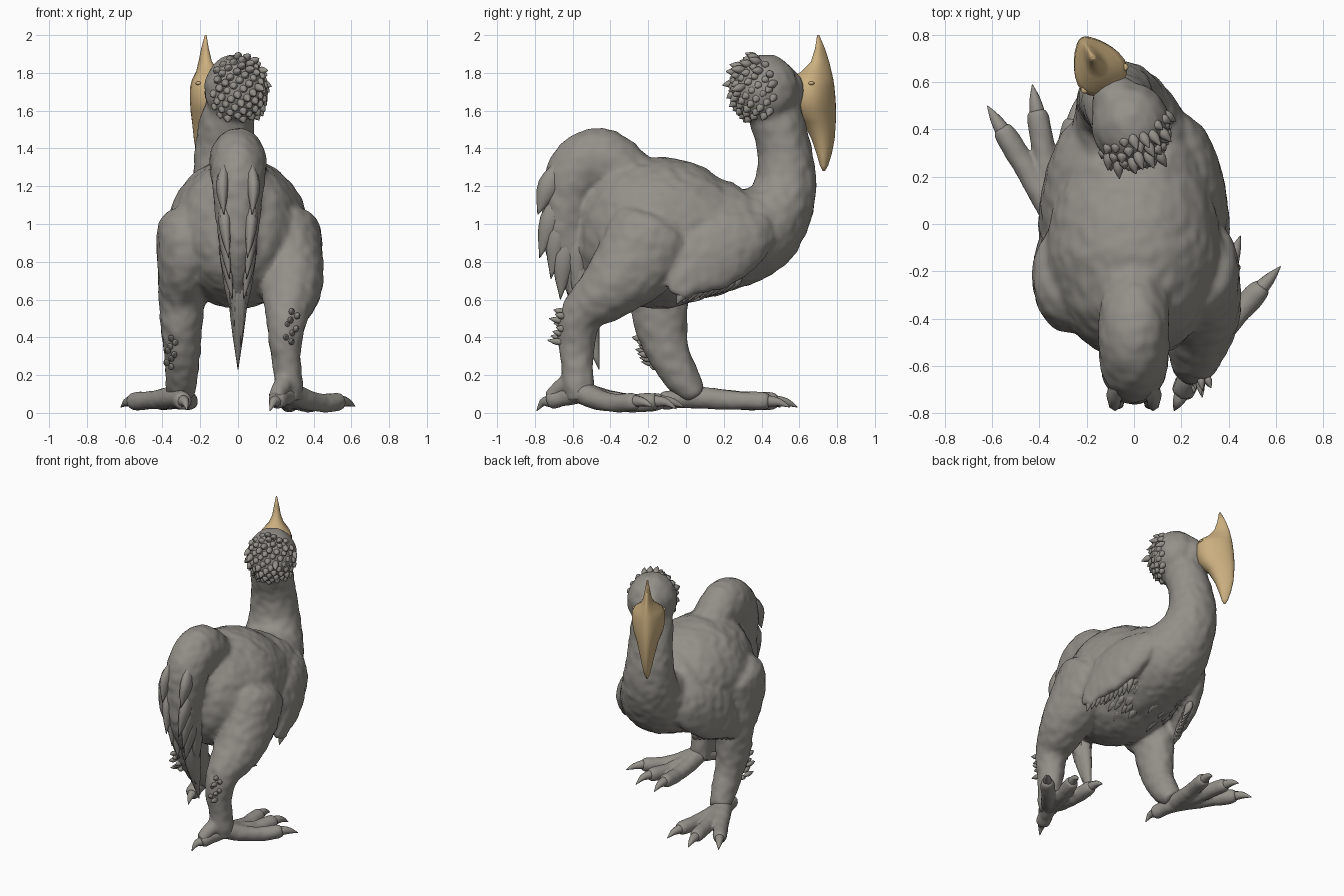
import bpy, bmesh, math, random
from mathutils import Vector, noise

if "Cube" in bpy.data.objects:
    bpy.data.objects.remove(bpy.data.objects["Cube"])

random.seed(4)


def material(name, rgb):
    m = bpy.data.materials.new(name)
    m.diffuse_color = (*rgb, 1)
    m.use_nodes = True
    m.node_tree.nodes["Principled BSDF"].inputs["Base Color"].default_value = m.diffuse_color
    return m


GREY = material("warm grey", (0.295, 0.28, 0.252))
TAN = material("beak tan", (0.60, 0.43, 0.215))


def finish(bm, name, mat):
    bmesh.ops.recalc_face_normals(bm, faces=bm.faces)
    me = bpy.data.meshes.new(name)
    bm.to_mesh(me)
    bm.free()
    me.materials.append(mat)
    for p in me.polygons:
        p.use_smooth = True
    ob = bpy.data.objects.new(name, me)
    bpy.context.collection.objects.link(ob)
    return ob


def bridge(bm, rings):
    n = len(rings[0])
    for r, s in zip(rings, rings[1:]):
        for i in range(n):
            bm.faces.new((r[i], r[(i + 1) % n], s[(i + 1) % n], s[i]))
    bm.faces.new(rings[0][::-1])
    bm.faces.new(rings[-1])


def catmull(a, b, c, d, t):
    return tuple(0.5 * (2 * q + (r - p) * t + (2 * p - 5 * q + 4 * r - s) * t * t
                 + (3 * q - p - 3 * r + s) * t ** 3) for p, q, r, s in zip(a, b, c, d))


def tube(bm, pts, seg=24, sub=5):
    """Loft ellipses along a path of (x, y, z, half width in x, half depth)."""
    ext = [pts[0], *pts, pts[-1]]
    path = [catmull(*ext[i:i + 4], k / sub) for i in range(len(pts) - 1) for k in range(sub)]
    path.append(pts[-1])
    pos = [Vector(p[:3]) for p in path]
    rings = []
    for i, p in enumerate(path):
        t = (pos[min(i + 1, len(pos) - 1)] - pos[max(i - 1, 0)]).normalized()
        ref = Vector((1, 0, 0)) if abs(t.x) < 0.9 else Vector((0, 1, 0))
        a = (ref - t * ref.dot(t)).normalized()
        b = t.cross(a)
        ring = []
        for k in range(seg):
            w = 2 * math.pi * k / seg
            ring.append(bm.verts.new(pos[i] + a * max(p[3], .002) * math.cos(w)
                                     + b * max(p[4], .002) * math.sin(w)))
        rings.append(ring)
    bridge(bm, rings)


def ball(bm, c, r):
    geo = bmesh.ops.create_uvsphere(bm, u_segments=32, v_segments=20, radius=1)
    for v in geo["verts"]:
        v.co = Vector(c) + Vector([a * b for a, b in zip(v.co, r)])


def feather(bm, a, b, wx, wy, sag=(0, 0, 0), root=.6):
    """Pointed leaf from a to b, half width wx across x and wy in the y-z plane."""
    a, b = Vector(a), Vector(b)
    m = (a + b) / 2 + Vector(sag)
    tube(bm, [(*a, wx * root, wy * root), (*m, wx, wy), (*b, .002, .002)], 8, 4)


def fuse(bm, name, voxel, bumps, passes=6):
    """Weld the overlapping volumes into one smooth skin with soft bumps."""
    ob = finish(bm, name, GREY)
    re = ob.modifiers.new("skin", 'REMESH')
    re.mode, re.voxel_size, re.use_smooth_shade = 'VOXEL', voxel, True
    sm = ob.modifiers.new("soften", 'SMOOTH')
    sm.factor, sm.iterations = 0.5, passes
    dg = bpy.context.evaluated_depsgraph_get()
    me = bpy.data.meshes.new_from_object(ob.evaluated_get(dg))
    ob.modifiers.clear()
    ob.data = me
    me.name = name
    moves = [v.co + v.normal * bumps * noise.noise(v.co * 18) for v in me.vertices]
    for v, co in zip(me.vertices, moves):
        v.co = co
    if not me.materials:
        me.materials.append(GREY)
    return ob


# Head frame: it is turned toward -x
HEAD = Vector((-.014, .42, 1.71))
F = Vector((-.49, .87, 0)).normalized()
S = Vector((F.y, -F.x, 0))

# Body, neck, head, wings, thighs, shanks and tail mound as one skin
bm = bmesh.new()
tube(bm, [(0, -.56, 1.05, .05, .08), (0, -.53, 1.05, .14, .18), (0, -.42, 1.02, .27, .33),
          (0, -.2, .96, .37, .40), (0, 0, .95, .36, .38), (0, .2, .94, .31, .30),
          (-.02, .38, .98, .255, .25), (-.05, .495, 1.1, .20, .185), (-.07, .53, 1.25, .17, .16),
          (-.07, .515, 1.42, .155, .14), (-.05, .47, 1.58, .14, .14), (-.02, .43, 1.7, .1, .1)], 40)
ball(bm, HEAD, (.166, .178, .188))
ball(bm, HEAD + F * .11 + Vector((0, 0, -.01)), (.11, .11, .135))
for s in (-1, 1):
    tube(bm, [(s * x, y, z, a, b) for x, y, z, a, b in (
        (.13, .46, 1.0, .03, .05), (.18, .41, .98, .065, .10), (.24, .32, .93, .085, .155),
        (.295, .19, .86, .08, .185), (.33, .08, .79, .068, .175), (.355, .0, .705, .05, .12),
        (.38, -.045, .62, .025, .05))])
tube(bm, [(.25, -.12, 1.06, .1, .1), (.25, -.16, .98, .18, .22), (.27, -.25, .82, .18, .23),
          (.28, -.40, .66, .165, .17), (.26, -.55, .52, .115, .115), (.25, -.58, .38, .09, .1),
          (.26, -.575, .25, .075, .085), (.27, -.57, .15, .075, .085), (.27, -.56, .07, .07, .07)])
tube(bm, [(.26, -.56, .2, .05, .06), (.235, -.64, .15, .05, .05), (.2, -.72, .08, .04, .04)])
tube(bm, [(-.25, -.2, 1.06, .1, .1), (-.26, -.22, .98, .165, .22), (-.28, -.22, .82, .15, .23),
          (-.295, -.15, .62, .125, .165), (-.30, -.13, .45, .11, .14), (-.295, -.085, .3, .095, .11),
          (-.30, -.01, .17, .085, .09), (-.31, .05, .09, .07, .06)])
tube(bm, [(0, -.12, 1.2, .1, .1), (0, -.28, 1.25, .14, .14), (0, -.45, 1.33, .15, .18),
          (0, -.58, 1.26, .145, .165), (0, -.635, 1.05, .12, .13), (0, -.61, .85, .09, .13),
          (0, -.56, .66, .05, .075), (0, -.54, .58, .02, .03)])
fuse(bm, "body_and_legs", .014, .006)

# Beak: tall blade with a keeled front edge
bm = bmesh.new()
rings = []
for z, y0, y1, hw in [(2.0, .695, .705, .004), (1.93, .685, .735, .016), (1.86, .665, .757, .028),
                      (1.81, .62, .768, .05), (1.77, .575, .775, .09), (1.73, .56, .78, .107),
                      (1.66, .56, .787, .106), (1.6, .575, .79, .095), (1.54, .63, .79, .07),
                      (1.45, .672, .785, .048), (1.37, .697, .77, .032), (1.31, .712, .752, .018),
                      (1.28, .725, .735, .004)]:
    f0, f1 = (y0 - HEAD.y) / F.y, (y1 - HEAD.y) / F.y
    ring = []
    for k in range(24):
        w = 2 * math.pi * k / 24
        f = (f0 + f1) / 2 + (f1 - f0) / 2 * math.cos(w)
        s = hw * math.sin(w) * (1 - .35 * math.cos(w))
        p = HEAD + F * f + S * s
        ring.append(bm.verts.new((p.x, p.y, z)))
    rings.append(ring)
bridge(bm, rings)
for side in (-1, 1):  # nostril bumps
    ball(bm, HEAD + F * .225 + S * side * .097 + Vector((0, 0, .035)), (.016, .016, .01))
finish(bm, "beak", TAN)

# Feathered trailing edges of the wings
for side, label in ((1, "right"), (-1, "left")):
    bm = bmesh.new()
    for i in range(10):
        t = i / 9
        a = (side * (.36 - .10 * t), .02 + .27 * t, .70 + .05 * t)
        b = (side * (.375 - .13 * t), -.05 + .28 * t, .575 + .07 * t)
        feather(bm, a, b, .022, .032, (side * .008, 0, 0))
    for i in range(4):
        z = .66 + i * .05
        feather(bm, (side * .35, .06, z + .07), (side * .385, -.05 + i * .006, z - .03), .018, .035)
    finish(bm, label + "_wing_fringe", GREY)

# Feet: jointed toes with pointed claws
for label, hub, toes in (
        ("left", (-.335, .04, .085), [(-.62, .5, .03), (-.43, .59, .03), (-.23, .55, .03), (-.27, -.2, .015)]),
        ("right", (.275, -.56, .11), [(.62, -.18, .035), (.45, -.05, .02), (.27, -.01, .03), (.17, -.79, .01)])):
    bm, claws = bmesh.new(), bmesh.new()
    hub = Vector(hub)
    for n, tip in enumerate(toes):
        tip = Vector(tip)
        d = tip - hub
        flat = Vector((d.x, d.y, 0)).normalized()
        end = tip - flat * (.11 if n < 3 else .07)
        end.z = .062
        bend = 1 if label == "right" else .2
        path = []
        for t, r in ((0, .062), (.3, .055), (.6, .049), (.75, .05), (.93, .048), (1, .036)):
            p = hub.lerp(end, t)
            p.z -= .03 * bend * math.sin(t * math.pi) * (n < 3)
            p.z = max(p.z, r)
            path.append((*p, r, r))
        tube(bm, path, 14, 3)
        mid = end.lerp(tip, .5)
        tube(claws, [(*(end - flat * .02), .03, .03), (*end, .031, .031),
                     (mid.x, mid.y, .055, .021, .021), (*tip, .002, .002)], 10, 3)
    fuse(bm, label + "_toes", .01, .003, 3)
    finish(claws, label + "_claws", GREY)

# Tail plumes hanging from the mound
bm = bmesh.new()
for side in (-1, 1):
    for (ay, az), (ty, tz), x, tx in (
            ((-.64, 1.36), (-.785, 1.05), .06, .075), ((-.63, 1.22), (-.775, .82), .06, .05),
            ((-.62, 1.15), (-.715, .71), .06, .045), ((-.60, 1.05), (-.665, .60), .06, .03),
            ((-.56, 1.15), (-.57, .60), .05, .05), ((-.57, 1.0), (-.53, .47), .045, .02)):
        feather(bm, (side * x, ay, az), (side * tx, ty, tz), .035, .06, (side * .015, -.012, 0), .15)
feather(bm, (0, -.59, 1.0), (0, -.46, .23), .05, .08, (0, -.02, 0))
feather(bm, (.02, -.60, .95), (.015, -.52, .36), .04, .07)
feather(bm, (-.02, -.61, 1.0), (-.02, -.56, .46), .04, .07)
finish(bm, "tail_plumes", GREY)

# Scaly ruffled crest covering the back of the head
bm = bmesh.new()
for i in range(170):
    h = 1 - 2 * (i + .5) / 170
    w = i * 2.39996
    r = math.sqrt(1 - h * h)
    d = Vector((r * math.cos(w), r * math.sin(w), h))
    back = -d.dot(F)
    if back < .1 or h < -.85:
        continue
    a = HEAD + Vector((d.x * .142, d.y * .155, d.z * .168))
    out = (d * .5 - F * .4 - S * .1 + Vector((0, 0, -.5 + .4 * max(h, 0)))).normalized()
    length = random.uniform(.04, .06)
    if h > -.1 and random.random() < .25:
        length += .035
        out = (out - F * .5).normalized()
    feather(bm, a, a + out * length, .022, .022)
finish(bm, "head_crest", GREY)

# Small ruffles under the belly and behind each shank
bm = bmesh.new()
for i in range(50):
    y = random.uniform(-.2, .32)
    u = random.uniform(-1, 1)
    x = u * .24
    z = .58 + max(y, 0) ** 1.3 * .5 + .11 * u * u
    feather(bm, (x, y + .05, z + .04), (x * 1.05, y - .04, z - .02), .026, .018)
for i in range(8):
    t = random.uniform(-.8, .8)
    z = .37 + .16 * (i / 7)
    a = Vector((.28 + t * .04, -.635, z))
    feather(bm, a, a + Vector((.01 + t * .02, -.05 - .05 * random.random(), .015)), .016, .018)
    z = .24 + .15 * (i / 7)
    a = Vector((-.35 + t * .03, -.15 - .5 * (z - .24), z))
    feather(bm, a, a + Vector((t * .02 - .01, -.04 - .04 * random.random(), .01)), .016, .018)
finish(bm, "ruffles", GREY)
